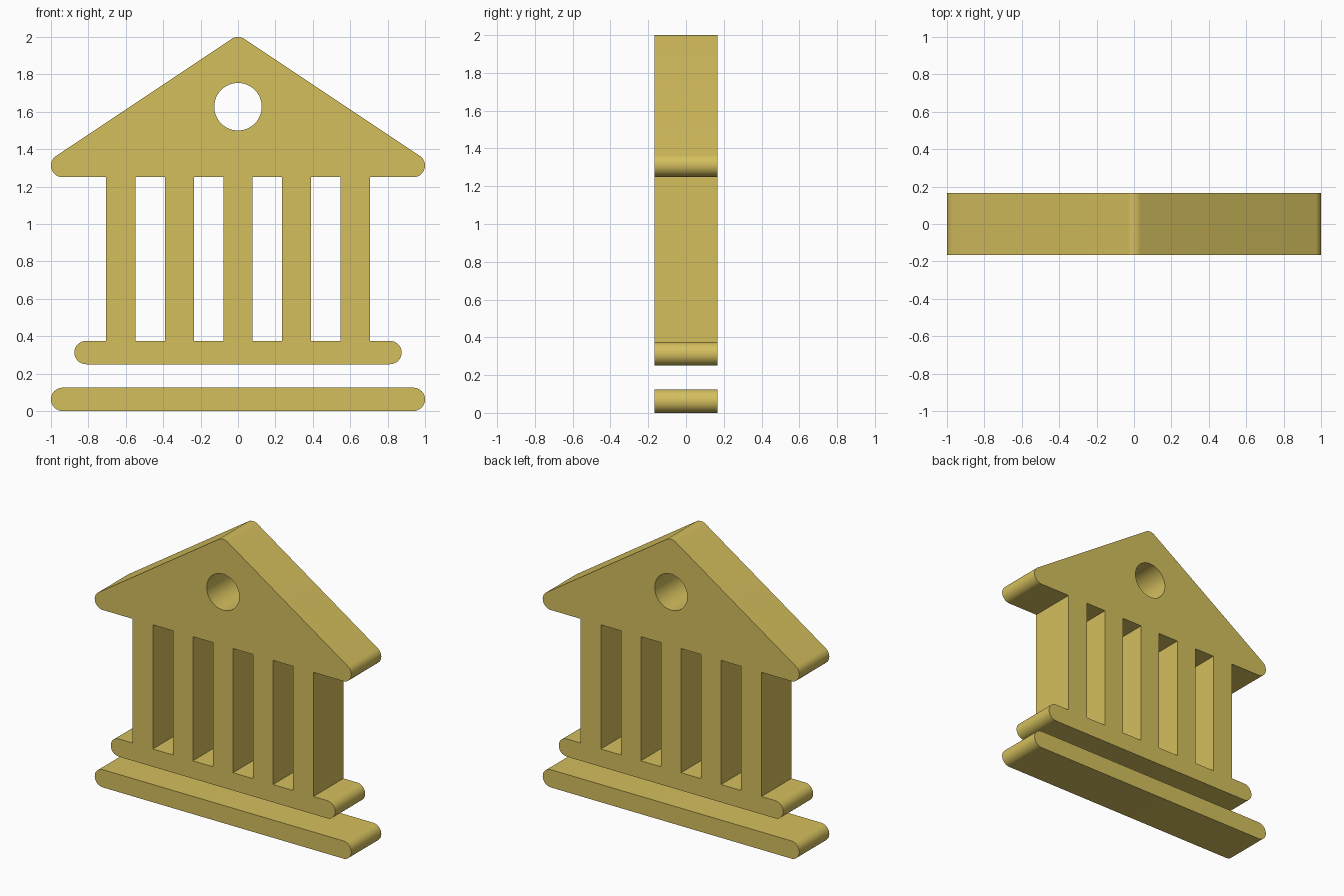
import bpy, math

if "Cube" in bpy.data.objects:
    bpy.data.objects.remove(bpy.data.objects["Cube"])

HALF_DEPTH = 0.167
R = 0.0625                      # rounding radius of all bar and roof ends

gold = bpy.data.materials.new("gold")
gold.diffuse_color = (0.66, 0.52, 0.11, 1)
gold.use_nodes = True
gold.node_tree.nodes["Principled BSDF"].inputs["Base Color"].default_value = gold.diffuse_color


def arc(cx, cz, r, start, end, n=16):
    """Points on an arc, angles in degrees."""
    angles = [math.radians(start + (end - start) * i / n) for i in range(n + 1)]
    return [(cx + r * math.cos(a), cz + r * math.sin(a)) for a in angles]


def mirrored(right):
    """Close a bottom-to-top right half outline with its mirror image."""
    return right + [(-x, z) for x, z in reversed(right) if x > 1e-5]


def extrude(name, loops):
    """Solid from an outline and its holes, drawn in the front plane."""
    curve = bpy.data.curves.new(name, 'CURVE')
    curve.dimensions = '2D'
    curve.fill_mode = 'BOTH'
    curve.extrude = HALF_DEPTH
    for loop in loops:
        spline = curve.splines.new('POLY')
        spline.points.add(len(loop) - 1)
        for p, (x, z) in zip(spline.points, loop):
            p.co = (x, z, 0, 1)
        spline.use_cyclic_u = True
    obj = bpy.data.objects.new(name, curve)
    bpy.context.collection.objects.link(obj)
    obj.rotation_euler.x = math.pi / 2
    bpy.ops.object.select_all(action='DESELECT')
    obj.select_set(True)
    bpy.context.view_layer.objects.active = obj
    bpy.ops.object.convert(target='MESH')
    obj = bpy.context.object
    bpy.ops.object.transform_apply(location=False, rotation=True, scale=False)
    bpy.ops.object.mode_set(mode='EDIT')
    bpy.ops.mesh.select_all(action='SELECT')
    bpy.ops.mesh.remove_doubles(threshold=0.0001)
    bpy.ops.mesh.normals_make_consistent(inside=False)
    bpy.ops.object.mode_set(mode='OBJECT')
    obj.data.materials.clear()
    obj.data.materials.append(gold)
    bpy.ops.object.shade_smooth_by_angle(angle=math.radians(30))
    return obj


# Lower step: a bar with round ends
extrude("bottom_step", [mirrored(arc(1 - R, R, R, -90, 90))])

# Temple: upper step, outer columns and rounded gable as one outline
slope = math.degrees(math.atan2(2 - 4 * R - 1.125, 1 - R))
normal = 90 - math.degrees(math.atan2(0.625, 1 - R))
outline = mirrored(
    arc(0.875 - R, 0.25 + R, R, -90, 90)
    + [(0.705, 0.375), (0.705, 1.25)]
    + arc(1 - R, 1.25 + R, R, -90, normal)
    + arc(0, 2 - R, R, normal, 90, 8))

# Gaps between the five columns
gaps = []
for x0, x1 in ((0.078, 0.235), (0.39, 0.547)):
    for s in (-1, 1):
        gaps.append([(s * x0, 0.375), (s * x1, 0.375), (s * x1, 1.25), (s * x0, 1.25)])

# Round window in the gable
window = arc(0, 1.627, 0.127, 0, 360, 48)[:-1]

extrude("temple_front", [outline, window] + gaps)
